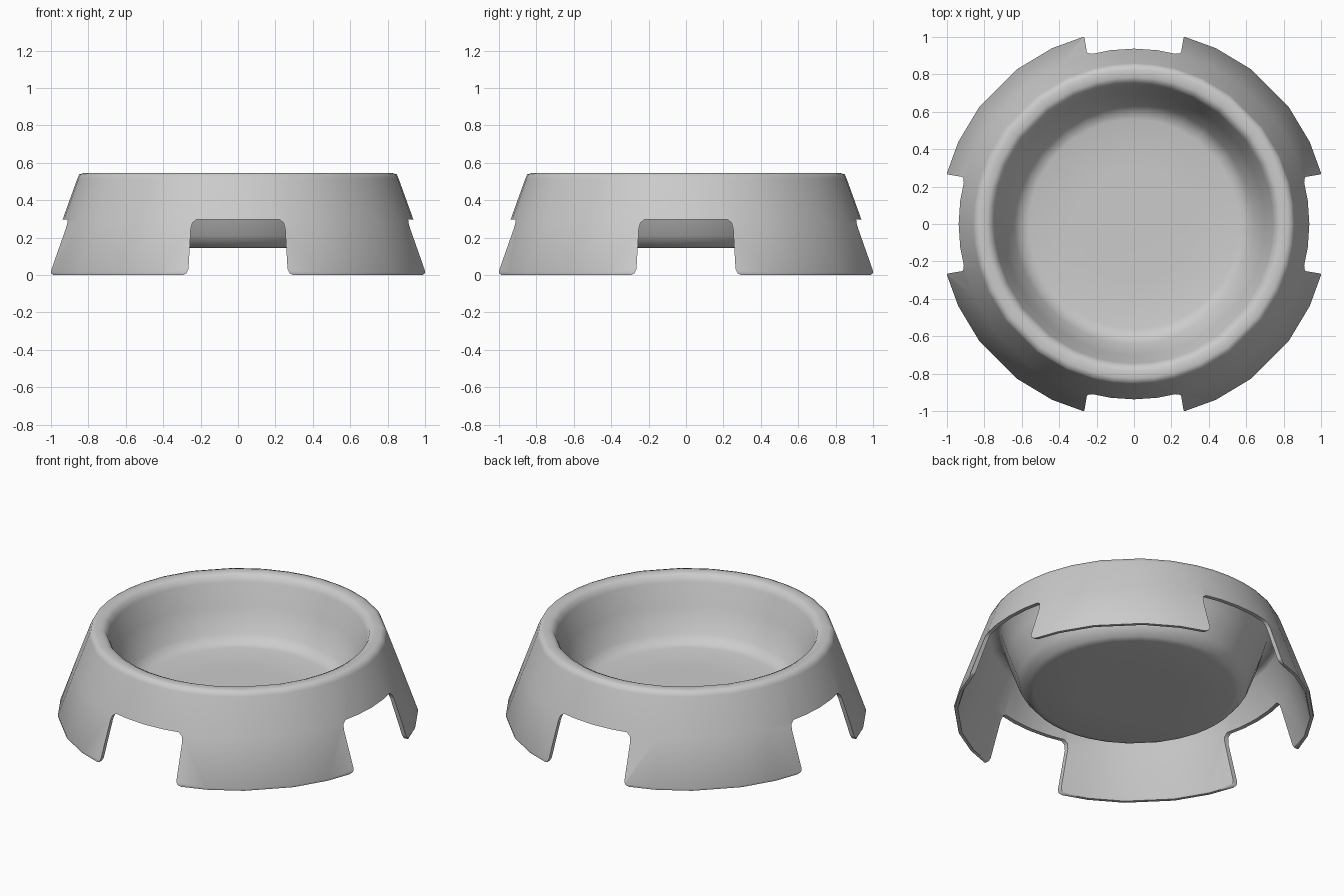
import bpy, bmesh
from math import radians, cos, sin

if "Cube" in bpy.data.objects:
    bpy.data.objects.remove(bpy.data.objects["Cube"])


def make_object(name, bm):
    bmesh.ops.recalc_face_normals(bm, faces=bm.faces)
    mesh = bpy.data.meshes.new(name)
    bm.to_mesh(mesh)
    bm.free()
    obj = bpy.data.objects.new(name, mesh)
    bpy.context.collection.objects.link(obj)
    return obj


def revolve(name, profile, angles):
    bm = bmesh.new()
    rings = [[bm.verts.new((r * cos(a), r * sin(a), z)) for r, z in profile]
             for a in angles]
    for i, ring in enumerate(rings):
        nxt = rings[(i + 1) % len(rings)]
        for j in range(len(profile) - 1):
            bm.faces.new((ring[j], nxt[j], nxt[j + 1], ring[j + 1]))
    # close the seam and the poles
    bmesh.ops.remove_doubles(bm, verts=bm.verts, dist=0.0005)
    return make_object(name, bm)


# Bowl: flared skirt, rounded rim and dish as one thin closed section
section = [(0, 0.165), (0.3, 0.165), (0.56, 0.167), (0.60, 0.178), (0.64, 0.22),
           (0.70, 0.37), (0.745, 0.5), (0.76, 0.533), (0.785, 0.545),
           (0.825, 0.545), (0.848, 0.538), (0.859, 0.515), (0.94, 0.29),
           (1.037, 0.015), (1.034, 0.0), (1.015, 0.0), (1.008, 0.015),
           (0.915, 0.29), (0.84, 0.5), (0.825, 0.518), (0.785, 0.518),
           (0.768, 0.505), (0.725, 0.37), (0.665, 0.21), (0.62, 0.155),
           (0.58, 0.145), (0.3, 0.145), (0, 0.145)]
quadrant = [0, 7.5, 15, 25, 37, 53, 65, 75, 82.5]
angles = [radians(90 * q + a) for q in range(4) for a in quadrant]
bowl = revolve("bowl", section, angles)

# Four rounded notches between the feet
half = [(0.30, -0.1), (0.295, 0.0), (0.276, 0.008), (0.265, 0.03),
        (0.252, 0.25), (0.243, 0.28), (0.22, 0.297)]
outline = half + [(-x, z) for x, z in reversed(half)]
bm = bmesh.new()
for q in range(4):
    c, s = cos(radians(90 * q)), sin(radians(90 * q))
    near, far = [[bm.verts.new((x * c - y * s, x * s + y * c, z))
                  for x, z in outline] for y in (0.78, 1.2)]
    bm.faces.new(near)
    bm.faces.new(far[::-1])
    for i in range(len(outline)):
        k = (i + 1) % len(outline)
        bm.faces.new((near[i], far[i], far[k], near[k]))
cutter = make_object("notch_cutter", bm)
cutter.hide_render = True

cut = bowl.modifiers.new("notches", 'BOOLEAN')
cut.operation = 'DIFFERENCE'
cut.solver = 'EXACT'
cut.object = cutter

# Apply the cut, then smooth everything but the notch edges
bpy.context.view_layer.objects.active = bowl
bowl.select_set(True)
bpy.ops.object.modifier_apply(modifier=cut.name)
bpy.data.objects.remove(cutter)
bpy.ops.object.shade_smooth_by_angle(angle=radians(60))
